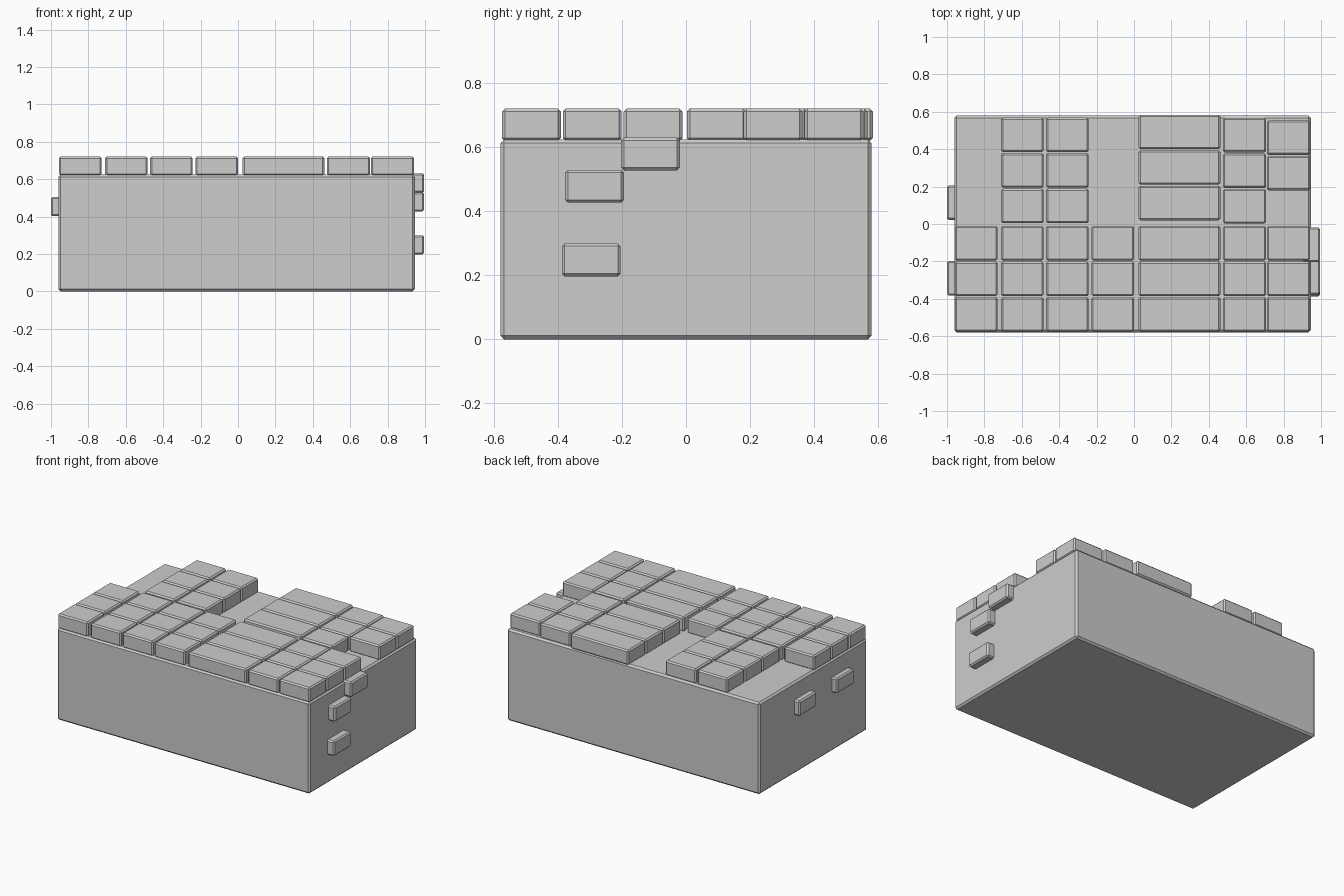
import bpy
import bmesh
from mathutils import Vector

cube = bpy.data.objects.get("Cube")
if cube:
    bpy.data.objects.remove(cube, do_unlink=True)

stone = bpy.data.materials.new("light_grey_stone")
stone.use_nodes = True
grey = (0.61, 0.61, 0.61, 1)
stone.diffuse_color = grey
stone.node_tree.nodes["Principled BSDF"].inputs["Base Color"].default_value = grey


def block(name, low, high, bevel=0.009):
    """Chamfered box between two corners."""
    low, high = Vector(low), Vector(high)
    mesh = bpy.data.meshes.new(name)
    bm = bmesh.new()
    bmesh.ops.create_cube(bm, size=1)
    bmesh.ops.scale(bm, vec=high - low, verts=bm.verts)
    bmesh.ops.bevel(bm, geom=bm.edges[:], offset=bevel, segments=1, affect='EDGES')
    bm.to_mesh(mesh)
    bm.free()
    mesh.materials.append(stone)
    obj = bpy.data.objects.new(name, mesh)
    obj.location = (low + high) / 2
    bpy.context.collection.objects.link(obj)


# Solid body
block("body", (-0.96, -0.58, 0), (0.945, 0.58, 0.625), 0.012)

# Paving on top: column x range, start of the back group, its brick count
LENGTH, PITCH = 0.184, 0.19
columns = [
    (-0.958, -0.73, 0, 0),
    (-0.71, -0.483, 0.005, 3),
    (-0.47, -0.242, 0.005, 3),
    (-0.227, 0.0, 0, 0),
    (0.025, 0.462, 0.02, 3),
    (0.476, 0.706, 0.003, 3),
    (0.711, 0.941, 0.18, 2),
]
for c, (x0, x1, back, count) in enumerate(columns):
    starts = [-0.575 + PITCH * i for i in range(3)]
    starts += [back + PITCH * i for i in range(count)]
    for r, y in enumerate(starts):
        block(f"top_brick_{c}_{r}", (x0, y, 0.62), (x1, y + LENGTH, 0.721))

# Bricks standing out of the left (+x) and right (-x) sides: y start, z start
for i, (y, z) in enumerate([(-0.388, 0.197), (-0.378, 0.427), (-0.203, 0.528)]):
    block(f"left_side_brick_{i}", (0.9, y, z), (0.995, y + LENGTH, z + 0.103))
for i, y in enumerate([-0.382, 0.022]):
    block(f"right_side_brick_{i}", (-1.0, y, 0.402), (-0.9, y + LENGTH, 0.505))
